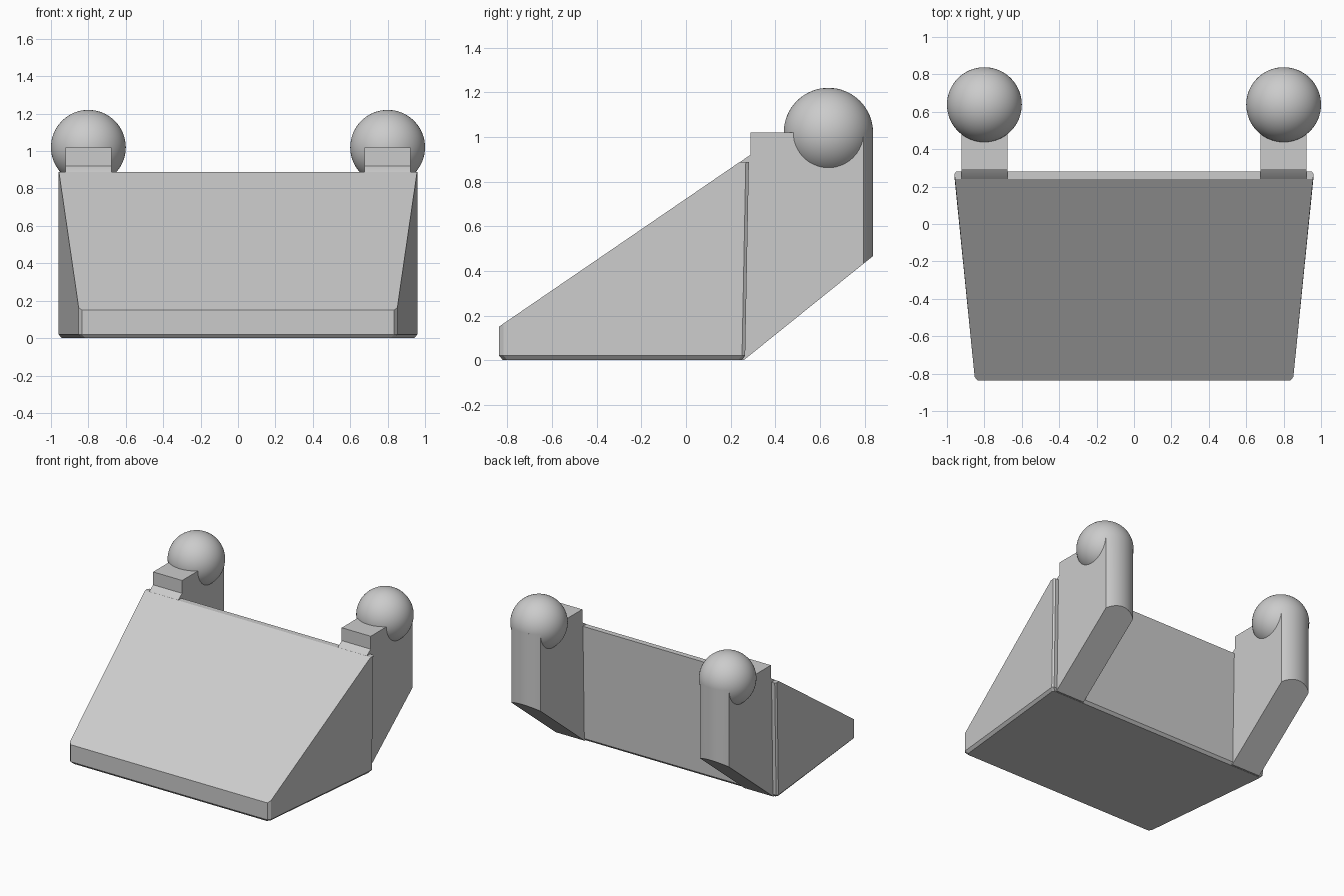
import bpy, bmesh, math
from mathutils import Vector

cube = bpy.data.objects.get("Cube")
if cube:
    bpy.data.objects.remove(cube, do_unlink=True)

grey = bpy.data.materials.new("light grey")
grey.use_nodes = True
COLOUR = (0.6, 0.6, 0.6, 1)
grey.diffuse_color = COLOUR
grey.node_tree.nodes["Principled BSDF"].inputs["Base Color"].default_value = COLOUR

FRONT, SLOPE = -0.838, 0.684           # front face and ramp gradient
BALL_X, BALL_Y, BALL_Z, R = 0.8, 0.638, 1.02, 0.2
HALF = 0.123                           # half width of an arm


def finish(bm, name, smooth=True):
    bmesh.ops.recalc_face_normals(bm, faces=bm.faces)
    mesh = bpy.data.meshes.new(name)
    bm.to_mesh(mesh)
    bm.free()
    mesh.materials.append(grey)
    obj = bpy.data.objects.new(name, mesh)
    bpy.context.collection.objects.link(obj)
    if smooth:
        bpy.ops.object.select_all(action='DESELECT')
        obj.select_set(True)
        bpy.context.view_layer.objects.active = obj
        bpy.ops.object.shade_smooth_by_angle(angle=math.radians(25))
    return obj


def loft(bm, rings):
    """Join equal rings of points into a closed solid."""
    rows = [[bm.verts.new(p) for p in ring] for ring in rings]
    for a, b in zip(rows, rows[1:]):
        for i in range(len(a)):
            j = (i + 1) % len(a)
            bm.faces.new((a[i], a[j], b[j], b[i]))
    bm.faces.new(rows[0])
    bm.faces.new(rows[-1])


def slice_off(bm, point, normal):
    geom = bm.verts[:] + bm.edges[:] + bm.faces[:]
    cut = bmesh.ops.bisect_plane(bm, geom=geom, plane_co=point,
                                 plane_no=normal, clear_outer=True)
    edges = [e for e in cut["geom_cut"] if isinstance(e, bmesh.types.BMEdge)]
    bmesh.ops.edgeloop_fill(bm, edges=edges)


# Ramp body: chamfered tapering plan, then cut by the slope and the flat top
def plan(z, inset=0.0, back=0.265):
    half = [(0.835 - inset, FRONT + inset), (0.852 - inset, FRONT + 0.02 + inset),
            (0.96 - inset, back - 0.014 - inset), (0.95 - inset, back - inset)]
    return ([Vector((x, y, z)) for x, y in half]
            + [Vector((-x, y, z)) for x, y in reversed(half)])


bm = bmesh.new()
loft(bm, [plan(0, 0.018), plan(0.02), plan(1.0, 0, 0.284)])
slice_off(bm, (0, FRONT, 0.15), (0, -SLOPE, 1))
slice_off(bm, (0, 0, 0.887), (0, 0, 1))
finish(bm, "ramp_body", smooth=False)


# Arms: side profile swept across the width, with a rounded rear edge
def arm_profile(x, dx):
    rear = BALL_Y + math.sqrt(R * R - dx * dx)
    side = [(0.22, 0.001), (0.26, 0.001), (rear, (rear - 0.26) * 0.807),
            (rear, BALL_Z), (0.29, BALL_Z), (0.29, 0.921), (0.235, 0.883), (0.22, 0.86)]
    return [Vector((x, y, z)) for y, z in side]


STEPS = 16
for name, sign in (("left", 1), ("right", -1)):
    bm = bmesh.new()
    offsets = [HALF * (2 * i / STEPS - 1) for i in range(STEPS + 1)]
    loft(bm, [arm_profile(sign * BALL_X + d, d) for d in offsets])
    finish(bm, name + "_arm")

    # Ball on top of the arm
    bm = bmesh.new()
    bmesh.ops.create_uvsphere(bm, u_segments=64, v_segments=32, radius=R)
    bmesh.ops.translate(bm, verts=bm.verts, vec=(sign * BALL_X, BALL_Y, BALL_Z))
    finish(bm, name + "_ball")
